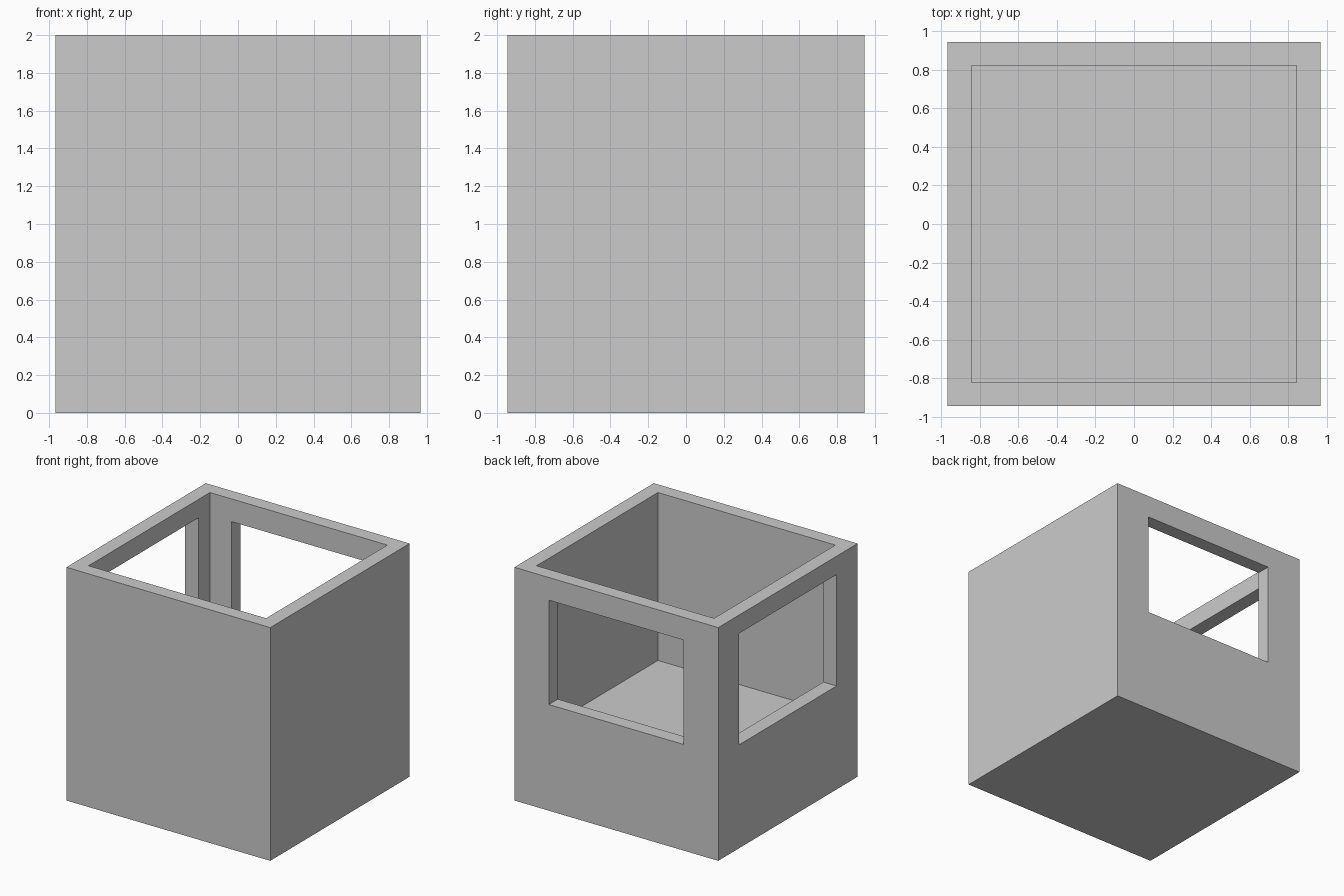
import bpy

if "Cube" in bpy.data.objects:
    bpy.data.objects.remove(bpy.data.objects["Cube"])

X, Y, H = 0.967, 0.944, 2.0      # outer half sizes and height
IX, IY, FLOOR = 0.842, 0.822, 0.56  # inner half sizes and floor level


def box(name, lo, hi):
    """Box between two opposite corners."""
    size = [b - a for a, b in zip(lo, hi)]
    mid = [(a + b) / 2 for a, b in zip(lo, hi)]
    bpy.ops.mesh.primitive_cube_add(size=1, location=mid)
    ob = bpy.context.object
    ob.name = name
    ob.scale = size
    bpy.ops.object.transform_apply(location=True, rotation=False, scale=True)
    return ob


def cut(target, cutter):
    """Subtract the cutter and throw it away."""
    mod = target.modifiers.new("cut", 'BOOLEAN')
    mod.operation = 'DIFFERENCE'
    mod.solver = 'EXACT'
    mod.object = cutter
    bpy.context.view_layer.objects.active = target
    bpy.ops.object.modifier_apply(modifier=mod.name)
    bpy.data.objects.remove(cutter, do_unlink=True)


# Solid room block
room = box("room_shell", (-X, -Y, 0), (X, Y, H))

# Open-topped interior above the thick floor
cut(room, box("interior", (-IX, -IY, FLOOR), (IX, IY, H + 0.2)))

# Back wall window
cut(room, box("back_window", (-0.635, 0.6, 0.91), (0.64, Y + 0.2, 1.805)))

# Left wall window
cut(room, box("left_window", (-X - 0.2, -0.66, 0.887), (-0.6, 0.666, 1.842)))
